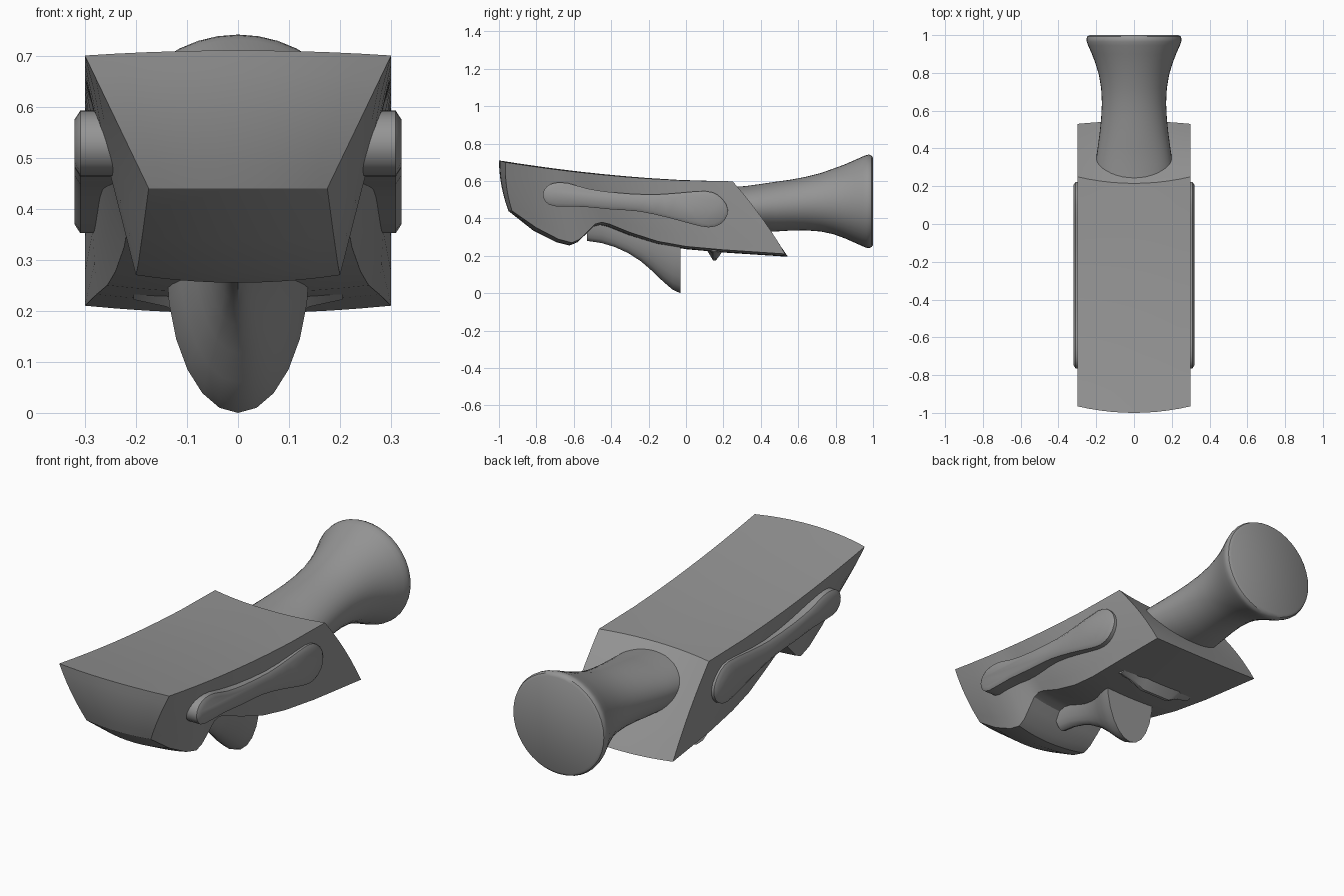
import bpy, bmesh
from math import sin, cos, pi

if "Cube" in bpy.data.objects:
    bpy.data.objects.remove(bpy.data.objects["Cube"])

# Dark grey finish shared by every part
grey = bpy.data.materials.new("dark_grey")
grey.diffuse_color = (.3, .3, .3, 1)
grey.use_nodes = True
grey.node_tree.nodes["Principled BSDF"].inputs["Base Color"].default_value = grey.diffuse_color


def finish(name, bm, angle=35):
    bmesh.ops.remove_doubles(bm, verts=bm.verts, dist=1e-5)
    bmesh.ops.recalc_face_normals(bm, faces=bm.faces)
    me = bpy.data.meshes.new(name)
    bm.to_mesh(me)
    bm.free()
    me.materials.append(grey)
    ob = bpy.data.objects.new(name, me)
    bpy.context.collection.objects.link(ob)
    bpy.ops.object.select_all(action='DESELECT')
    bpy.context.view_layer.objects.active = ob
    ob.select_set(True)
    bpy.ops.object.shade_smooth_by_angle(angle=angle * pi / 180)
    return ob


def loft(name, rings):
    """Skin closed rings of equal length and cap both ends."""
    bm = bmesh.new()
    vs = [[bm.verts.new(p) for p in r] for r in rings]
    n = len(vs[0])
    for a, b in zip(vs, vs[1:]):
        for k in range(n):
            bm.faces.new((a[k], a[(k + 1) % n], b[(k + 1) % n], b[k]))
    bm.faces.new(vs[0])
    bm.faces.new(vs[-1])
    return finish(name, bm)


# Body: warped box. Stations give the lower edge: y, z, half width
lower = [(-.93, .44, .175), (-.8, .35, .187), (-.68, .288, .196), (-.61, .27, .2),
         (-.57, .287, .203), (-.52, .335, .208), (-.485, .37, .211), (-.45, .379, .213),
         (-.41, .37, .215), (-.3, .325, .223), (-.15, .277, .24), (0, .25, .256),
         (.2, .232, .277), (.53, .21, .3)]
NS, NU, NV = len(lower) - 1, 10, 6


def body_point(i, j, k):
    yb, zb, wb = lower[i]
    u, v = 2 * j / NU - 1, k / NV
    crown = 1 - u * u
    s = (yb + .93) / 1.46
    yt = -.965 + 1.215 * s
    zt = .598 + .102 * max(0, (.2 - yt) / 1.165) ** 1.8
    yt -= .035 * crown * (1 if i in (0, NS) else 1 - s)
    zt += .01 * crown * (1 - s)
    yb += crown * (-.02 * (1 - s) + .015 * s)
    zb -= .015 * crown * (0 if i == 0 else 1)
    bow = 4 * v * (1 - v) * (-.012 * (i == 0) + .015 * (i == NS))
    return (u * (.3 + (wb - .3) * v), yt + (yb - yt) * v + bow, zt + (zb - zt) * v)


def patch(bm, na, nb, fn):
    g = [[bm.verts.new(body_point(*fn(a, b))) for b in range(nb + 1)] for a in range(na + 1)]
    for a in range(na):
        for b in range(nb):
            bm.faces.new((g[a][b], g[a + 1][b], g[a + 1][b + 1], g[a][b + 1]))


bm = bmesh.new()
for end in (0, 1):
    patch(bm, NS, NU, lambda a, b: (a, b, end * NV))
    patch(bm, NS, NV, lambda a, b: (a, end * NU, b))
    patch(bm, NU, NV, lambda a, b: (end * NS, a, b))
finish("body", bm, 28)

# Handle: flared elliptical sweep (y, centre z, half width, half height)
handle = [(.2, .452, .205, .112), (.32, .453, .204, .12), (.4, .457, .193, .127),
          (.48, .463, .182, .133), (.56, .471, .174, .136), (.64, .479, .17, .143),
          (.72, .486, .174, .156), (.79, .491, .186, .176), (.85, .491, .204, .198),
          (.9, .491, .223, .22), (.945, .491, .243, .24), (.965, .491, .25, .248),
          (.98, .491, .252, .25), (.993, .491, .247, .244), (1, .491, .235, .232)]
loft("handle", [[(w * cos(2 * pi * k / 40), y, z + h * sin(2 * pi * k / 40))
                 for k in range(40)] for y, z, w, h in handle])

# Lower horn: half-round scoop (y, bottom z, top z, half width)
horn = [(-.53, .28, .42, .055), (-.45, .268, .42, .05), (-.38, .247, .39, .049),
        (-.31, .215, .37, .054), (-.24, .17, .35, .068), (-.18, .118, .33, .088),
        (-.12, .06, .31, .115), (-.07, .018, .3, .132), (-.03, 0, .29, .14)]
loft("lower_horn", [[(w * cos(pi * k / 12), y, t - (t - b) * sin(pi * k / 12))
                     for k in range(13)] for y, b, t, w in horn])

# Bottom ridge: cross-wise wedge, shallow at the tips and deepest in the middle
loft("bottom_ridge", [[(x, .10, .25), (x, .215, .25), (x, .16, z), (x, .145, z)]
                      for x, z in ((-.205, .222), (-.14, .208), (-.08, .175),
                                   (.08, .175), (.14, .208), (.205, .222))])

# Side pads: smoothed bone outline, extruded and chamfered, on both sides
outline = [(-.765, .53), (-.745, .57), (-.70, .59), (-.63, .588), (-.53, .56), (-.4, .54),
           (-.2, .527), (-.05, .535), (.1, .546), (.17, .525), (.215, .475), (.222, .42),
           (.185, .37), (.12, .352), (.03, .37), (-.1, .405), (-.25, .437), (-.4, .448),
           (-.55, .462), (-.7, .465), (-.75, .488)]
n = len(outline)
smooth = []
for k in range(n):
    p = [outline[(k + d) % n] for d in (-1, 0, 1, 2)]
    smooth.append(p[1])
    smooth.append(tuple((9 * (p[1][c] + p[2][c]) - p[0][c] - p[3][c]) / 16 for c in (0, 1)))


def inset(d):
    m = len(smooth)
    out = []
    for k, (y, z) in enumerate(smooth):
        ty = smooth[(k + 1) % m][0] - smooth[k - 1][0]
        tz = smooth[(k + 1) % m][1] - smooth[k - 1][1]
        length = (ty * ty + tz * tz) ** .5
        out.append((y + d * tz / length, z - d * ty / length))
    return out


# Outline runs clockwise seen from +x, so +d moves inwards
for side, label in ((-1, "left"), (1, "right")):
    loft("side_pad_" + label, [[(side * x, y, z) for y, z in inset(d)]
                               for x, d in ((.2, 0), (.309, 0), (.32, .017))])
